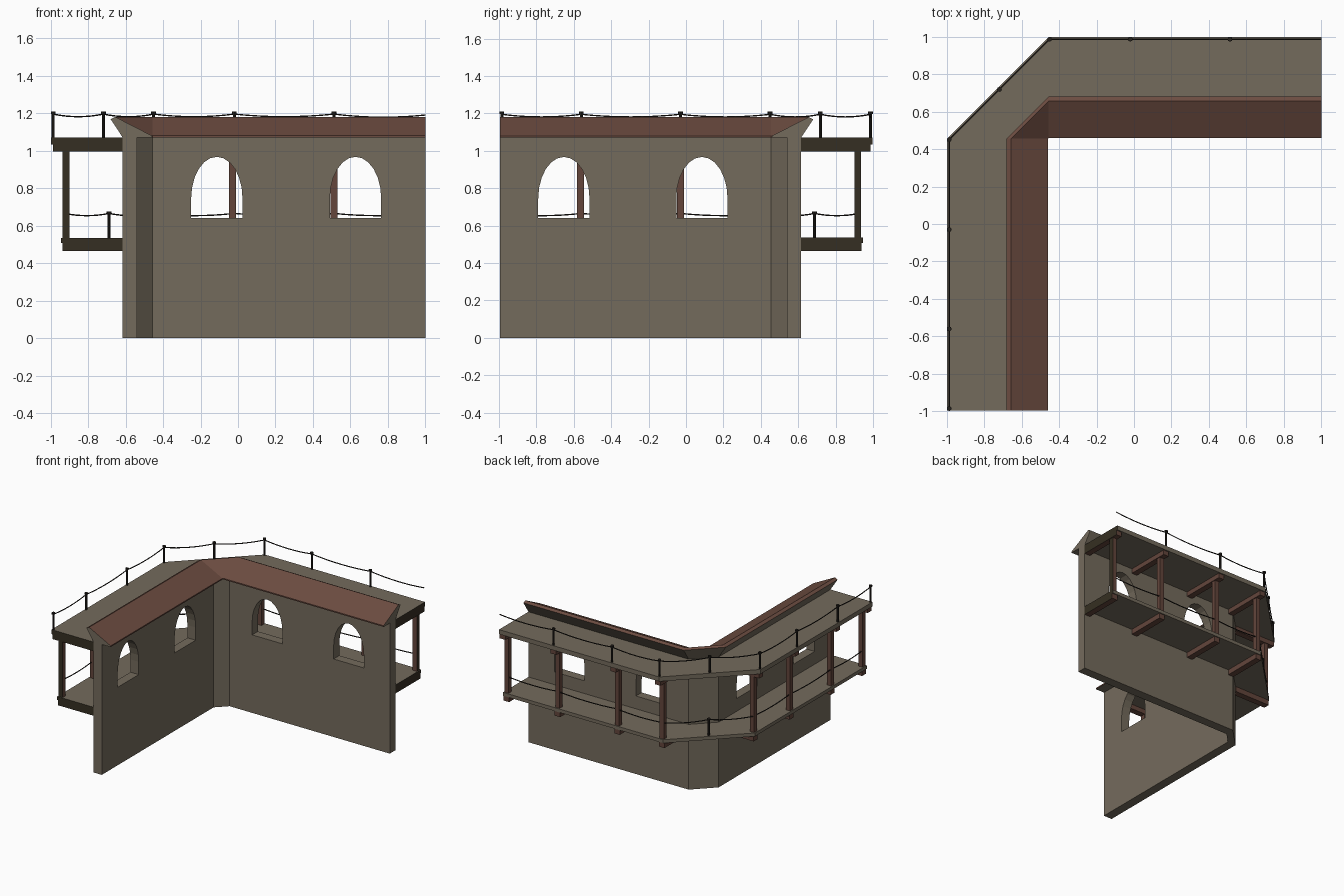
import bpy, bmesh, math
from mathutils import Vector

if "Cube" in bpy.data.objects:
    bpy.data.objects.remove(bpy.data.objects["Cube"])

END_Y, END_X, CORNER = -0.995, 1.0, 0.455


def mat(name, col):
    m = bpy.data.materials.new(name)
    m.diffuse_color = (*col, 1)
    m.use_nodes = True
    m.node_tree.nodes["Principled BSDF"].inputs["Base Color"].default_value = m.diffuse_color
    return m


STONE = mat("grey stone", (0.175, 0.147, 0.108))
RED = mat("red brown roof", (0.150, 0.072, 0.052))
WOOD = mat("red brown wood", (0.125, 0.060, 0.044))
DARK = mat("dark end grain", (0.036, 0.028, 0.016))
IRON = mat("dark iron", (0.018, 0.015, 0.012))


def finish(bm, name, mats):
    bmesh.ops.recalc_face_normals(bm, faces=bm.faces[:])
    me = bpy.data.meshes.new(name)
    bm.to_mesh(me)
    bm.free()
    for m in mats:
        me.materials.append(m)
    ob = bpy.data.objects.new(name, me)
    bpy.context.collection.objects.link(ob)
    return ob


def bake(ob):
    """Replace an object by its evaluated mesh."""
    dg = bpy.context.evaluated_depsgraph_get()
    me = bpy.data.meshes.new_from_object(ob.evaluated_get(dg))
    name = ob.name
    bpy.data.objects.remove(ob)
    new = bpy.data.objects.new(name, me)
    bpy.context.collection.objects.link(new)
    return new


def pt(leg, t, d, z):
    """Point at distance d outward and t along the left (L) or rear (R) leg."""
    return Vector((-d, t, z) if leg == "L" else (t, d, z))


STATIONS = [("L", END_Y), ("L", CORNER), ("R", -CORNER), ("R", END_X)]


def sweep(name, profile, mats, side=None, end=0):
    """Sweep a (d, z) profile around the corner; side gives a material per edge."""
    bm = bmesh.new()
    rings = [[bm.verts.new(pt(l, t, d, z)) for d, z in profile] for l, t in STATIONS]
    n = len(profile)
    for a, b in zip(rings, rings[1:]):
        for i in range(n):
            j = (i + 1) % n
            f = bm.faces.new((a[i], a[j], b[j], b[i]))
            f.material_index = side[i] if side else 0
    for r in (rings[0], rings[-1]):
        bm.faces.new(r).material_index = end
    return finish(bm, name, mats)


def prism(bm, loop_a, loop_b):
    a = [bm.verts.new(v) for v in loop_a]
    b = [bm.verts.new(v) for v in loop_b]
    n = len(a)
    faces = [bm.faces.new(a), bm.faces.new(b)]
    faces += [bm.faces.new((a[i], a[(i + 1) % n], b[(i + 1) % n], b[i])) for i in range(n)]
    return faces


def bar(name, leg, t0, t1, d0, d1, z0, z1):
    """Timber box; the face lying on the cut end of the walkway is dark."""
    bm = bmesh.new()
    loops = [[pt(leg, t, d, z) for d, z in ((d0, z0), (d1, z0), (d1, z1), (d0, z1))]
             for t in (t0, t1)]
    faces = prism(bm, *loops)
    if leg == "L" and t0 < -0.9:
        faces[0].material_index = 1
    if leg == "R" and t1 > 0.9:
        faces[1].material_index = 1
    return finish(bm, name, [WOOD, DARK])


# wall with four arched windows
wall = sweep("wall", [(0.54, 0), (0.615, 0), (0.615, 1.07), (0.54, 1.07)], [STONE])
bm = bmesh.new()
for leg, c in (("R", -0.113), ("R", 0.627), ("L", 0.085), ("L", -0.653)):
    w = 0.137
    arch = [(c - w, 0.64), (c + w, 0.64)]
    arch += [(c + w * math.cos(a), 0.745 + 0.222 * math.sin(a))
             for a in (math.pi * k / 12 for k in range(13))]
    prism(bm, [pt(leg, t, 0.5, z) for t, z in arch], [pt(leg, t, 0.66, z) for t, z in arch])
cutter = finish(bm, "window_cutter", [STONE])
cutter.hide_render = True
mod = wall.modifiers.new("windows", "BOOLEAN")
mod.operation, mod.solver, mod.object = "DIFFERENCE", "EXACT", cutter
wall = bake(wall)
bpy.data.objects.remove(cutter)

# sloped roof on the wall, stone beneath and at the ends
sweep("roof", [(0.46, 1.07), (0.615, 1.07), (0.68, 1.168), (0.655, 1.18), (0.46, 1.08)],
      [STONE, RED], side=[0, 0, 1, 1, 1])

# two walkways
for name, d, z0, z1 in (("upper_deck", 0.997, 1.033, 1.07), ("lower_deck", 0.945, 0.507, 0.535)):
    sweep(name, [(0.615, z0), (d, z0), (d, z1), (0.615, z1)], [STONE, DARK], end=1)

# beams under the decks and posts between them
BAYS = [("L", END_Y + 0.025), ("L", -0.565), ("L", -0.03), ("L", 0.435),
        ("R", -0.435), ("R", -0.03), ("R", 0.512), ("R", END_X - 0.025)]
for leg, t in BAYS:
    bar("upper_beam", leg, t - 0.025, t + 0.025, 0.615, 0.987, 0.995, 1.033)
    bar("lower_beam", leg, t - 0.025, t + 0.025, 0.615, 0.937, 0.465, 0.507)
    bar("post", leg, t - 0.019, t + 0.019, 0.90, 0.936, 0.535, 0.995)


# railings
def railing_post(name, p, z0, z1):
    bm = bmesh.new()
    for r, a, b in ((0.008, z0, z1), (0.013, z1 - 0.014, z1)):
        loops = [[Vector((p.x + r * math.cos(k * math.pi / 4), p.y + r * math.sin(k * math.pi / 4), z))
                  for k in range(8)] for z in (a, b)]
        prism(bm, *loops)
    finish(bm, name, [IRON])


def rope(name, pts, sag):
    cu = bpy.data.curves.new(name, "CURVE")
    cu.dimensions = "3D"
    cu.bevel_depth, cu.bevel_resolution, cu.use_fill_caps = 0.004, 1, True
    path = [pts[0]]
    for a, b in zip(pts, pts[1:]):
        for k in range(1, 9):
            u = k / 8
            path.append(a.lerp(b, u) - Vector((0, 0, sag * 4 * u * (1 - u))))
    sp = cu.splines.new("POLY")
    sp.points.add(len(path) - 1)
    for q, v in zip(sp.points, path):
        q.co = (*v, 1)
    cu.materials.append(IRON)
    ob = bpy.data.objects.new(name, cu)
    bpy.context.collection.objects.link(ob)
    bake(ob)


def rail_points(d, z):
    left = [pt("L", t, d, z) for t in (-0.985, -0.56, -0.03, 0.45)]
    right = [pt("R", t, d, z) for t in (-0.45, -0.02, 0.512)]
    return left + [(left[-1] + right[0]) / 2] + right


upper = rail_points(0.986, 1.195)
for p in upper:
    railing_post("upper_rail_post", p, 1.07, 1.21)
rope("upper_rope", upper + [Vector((END_X, 0.986, 1.19))], 0.014)

lower = rail_points(0.925, 0.665)
railing_post("lower_rail_post", lower[4], 0.535, 0.675)
rope("lower_rope", lower + [Vector((END_X - 0.02, 0.925, 0.665))], 0.012)
